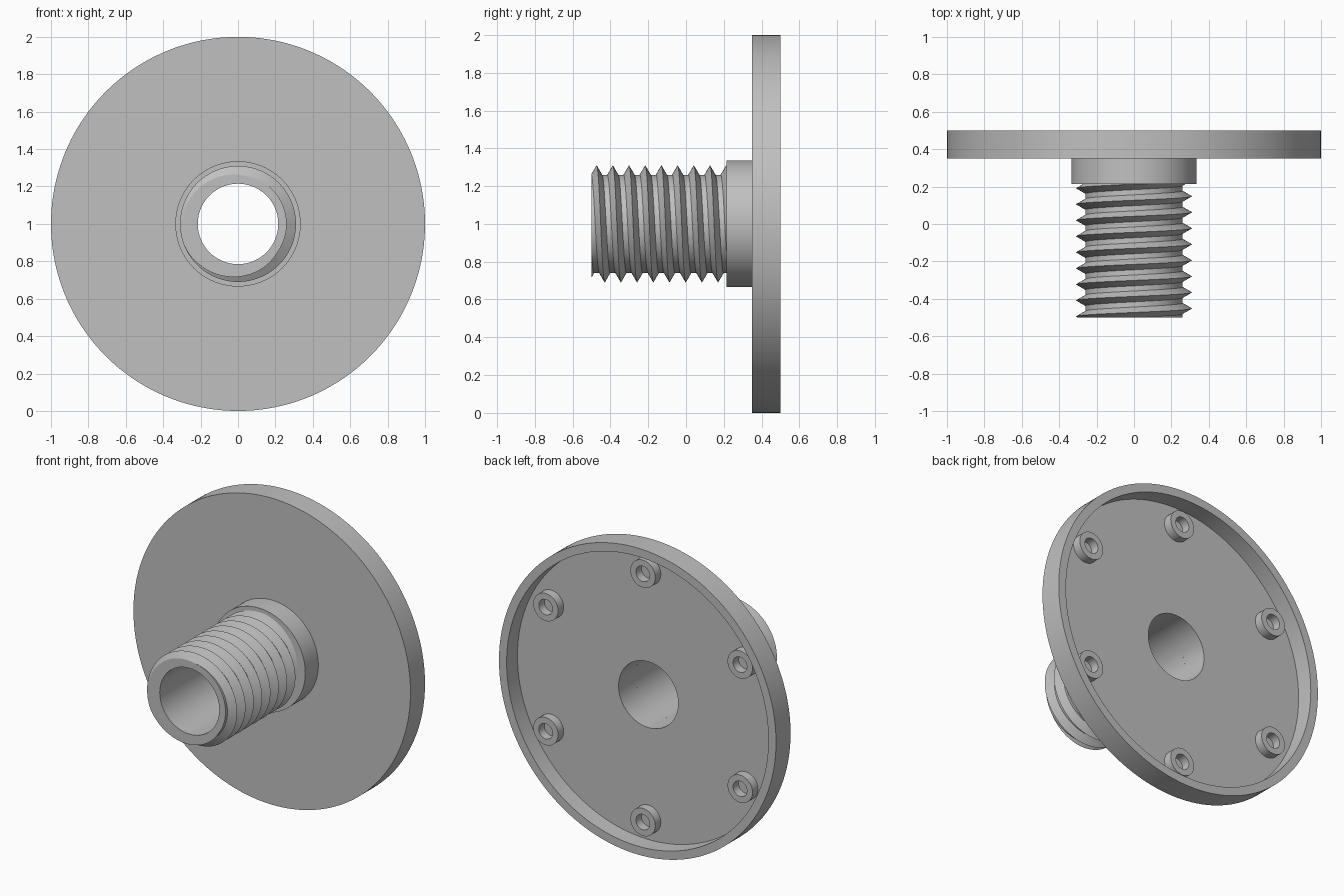
import bpy
import bmesh
from math import sin, cos, radians, tau

cube = bpy.data.objects.get("Cube")
if cube:
    bpy.data.objects.remove(cube)

GREY = bpy.data.materials.new("plain grey")
GREY.use_nodes = True
GREY.diffuse_color = (0.53, 0.53, 0.53, 1)
GREY.node_tree.nodes["Principled BSDF"].inputs["Base Color"].default_value = GREY.diffuse_color

BORE, FLOOR, NECK, TIP = 0.215, 0.388, 0.215, -0.5
ROOT, CREST, PITCH, FLANK = 0.26, 0.31, 0.0857, 0.029
CREST_AT_TOP = 0.127


def revolve(name, profile, segments, cx=0.0, cz=1.0):
    """Sweep a closed (radius, y) loop about the y axis; profile(angle) may vary."""
    bm = bmesh.new()
    rings = []
    for i in range(segments + 1):
        a = tau * i / segments
        rings.append([bm.verts.new((cx + r * sin(a), y, cz + r * cos(a)))
                      for r, y in profile(a)])
    n = len(rings[0])
    for ring, following in zip(rings, rings[1:]):
        for j in range(n):
            k = (j + 1) % n
            bm.faces.new((ring[j], ring[k], following[k], following[j]))
    bmesh.ops.remove_doubles(bm, verts=bm.verts, dist=1e-5)
    bmesh.ops.recalc_face_normals(bm, faces=bm.faces)
    mesh = bpy.data.meshes.new(name)
    bm.to_mesh(mesh)
    bm.free()
    mesh.materials.append(GREY)
    obj = bpy.data.objects.new(name, mesh)
    bpy.context.collection.objects.link(obj)
    bpy.ops.object.select_all(action="DESELECT")
    obj.select_set(True)
    bpy.context.view_layer.objects.active = obj
    bpy.ops.object.shade_smooth_by_angle(angle=radians(30))
    return obj


def thread_profile(a):
    """Sharp ridges shifted along y with the angle, trimmed at both ends."""
    shift = CREST_AT_TOP + PITCH * a / tau
    points = [(BORE, TIP)]
    for k in range(-10, 4):
        for offset in (-FLANK, 0, FLANK):
            y = min(max(shift + k * PITCH + offset, TIP), NECK)
            away = abs((y - shift + PITCH / 2) % PITCH - PITCH / 2)
            points.append((ROOT + (CREST - ROOT) * max(0, 1 - away / FLANK), y))
    return points + [(BORE, NECK)]


# Dished flange with its collar and bore
flange_loop = [(BORE, NECK), (BORE, FLOOR), (0.945, FLOOR), (0.945, 0.5),
               (1, 0.5), (1, 0.35), (0.335, 0.35), (0.335, NECK)]
revolve("flange", lambda a: flange_loop, 160)

# Hollow threaded spigot
revolve("threaded_spigot", thread_profile, 96)

# Ring of screw bosses inside the dish
boss_loop = [(0.05, FLOOR), (0.05, 0.445), (0.09, 0.445), (0.09, FLOOR)]
for i in range(6):
    a = tau * i / 6
    revolve(f"screw_boss_{i + 1}", lambda _: boss_loop, 40,
            0.81 * sin(a), 1 + 0.81 * cos(a))
